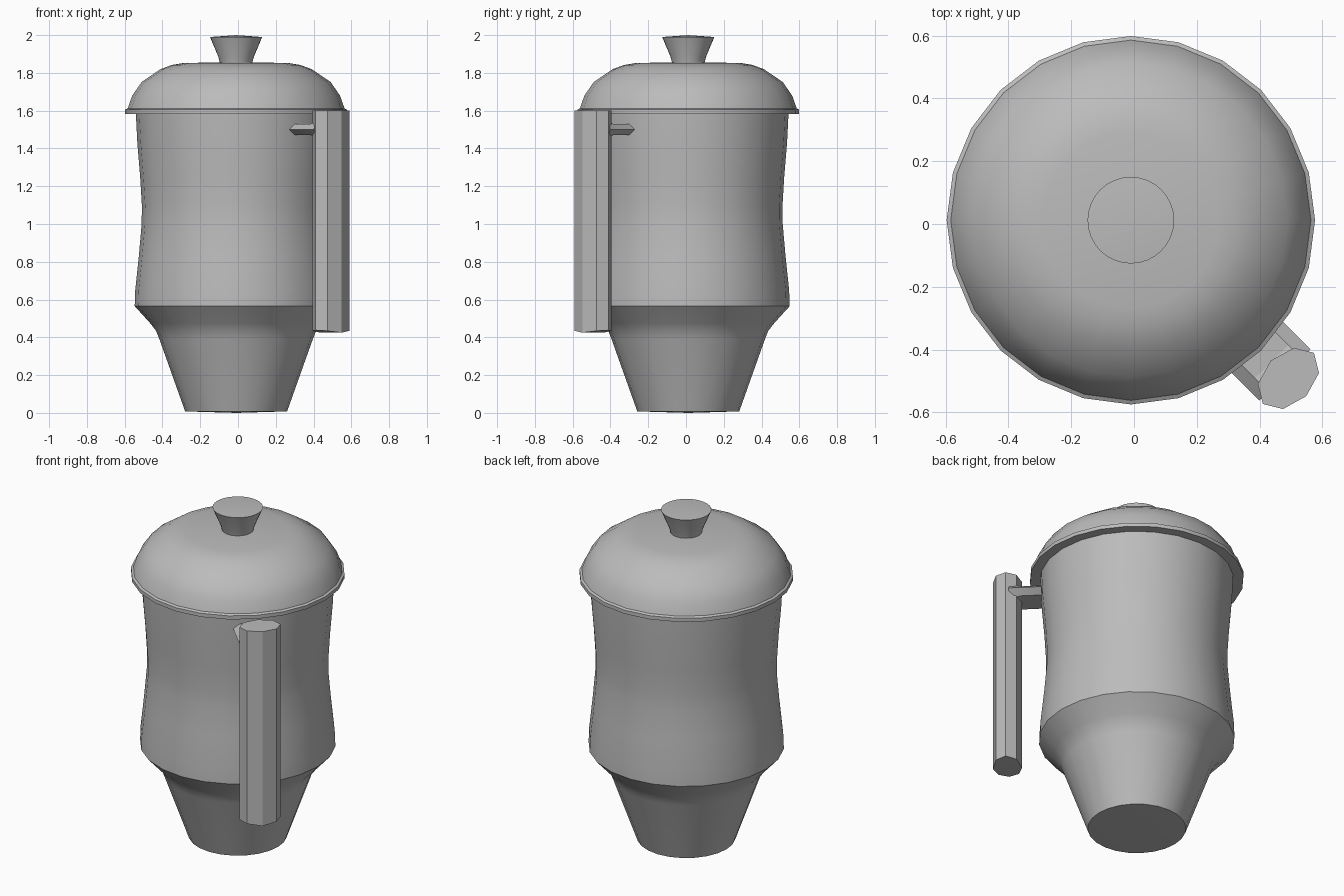
import bpy, bmesh, math
from mathutils import Vector

cube = bpy.data.objects.get("Cube")
if cube:
    bpy.data.objects.remove(cube)

grey = bpy.data.materials.new("plain_grey")
grey.use_nodes = True
grey.diffuse_color = (0.5, 0.5, 0.5, 1)
grey.node_tree.nodes["Principled BSDF"].inputs["Base Color"].default_value = (0.5, 0.5, 0.5, 1)

CENTRE = Vector((-0.01, 0.012, 0))
OUT = Vector((1, -1, 0)).normalized()    # direction from pot to handle
SIDE = Vector((1, 1, 0)).normalized()
UP = Vector((0, 0, 1))


def finish(name, bm, angle):
    bmesh.ops.recalc_face_normals(bm, faces=bm.faces)
    mesh = bpy.data.meshes.new(name)
    bm.to_mesh(mesh)
    bm.free()
    mesh.materials.append(grey)
    obj = bpy.data.objects.new(name, mesh)
    bpy.context.collection.objects.link(obj)
    bpy.ops.object.select_all(action='DESELECT')
    obj.select_set(True)
    bpy.context.view_layer.objects.active = obj
    bpy.ops.object.shade_smooth_by_angle(angle=math.radians(angle))
    return obj


def bridge(bm, rings):
    for a, b in zip(rings, rings[1:]):
        n = len(a)
        for i in range(n):
            bm.faces.new((a[i], a[(i + 1) % n], b[(i + 1) % n], b[i]))


def cap(bm, ring, point):
    tip = bm.verts.new(point)
    for i in range(len(ring)):
        bm.faces.new((ring[i], ring[(i + 1) % len(ring)], tip))


def turned(name, profile, low, high, sides=24):
    """Turn (radius, z) points round the pot axis; caps rise to low and high."""
    bm = bmesh.new()
    rings = []
    for r, z in profile:
        angles = [math.tau * i / sides for i in range(sides)]
        rings.append([bm.verts.new(CENTRE + Vector((r * math.cos(a), r * math.sin(a), z)))
                      for a in angles])
    bridge(bm, rings)
    cap(bm, rings[0], CENTRE + UP * low)
    cap(bm, rings[-1], CENTRE + UP * high)
    return finish(name, bm, 30)


# Tapered foot and waisted body
turned("foot", [(0.27, 0.008), (0.406, 0.39), (0.424, 0.435), (0.455, 0.475), (0.537, 0.565)], 0, 0.565)
turned("body", [(0.537, 0.565), (0.534, 0.65), (0.515, 0.83), (0.5, 1.0), (0.499, 1.1),
                (0.508, 1.25), (0.523, 1.43), (0.531, 1.59)], 0.565, 1.59)

# Domed lid with a thin rim, and its flared knob
turned("lid", [(0.587, 1.583), (0.587, 1.605), (0.574, 1.612), (0.55, 1.68), (0.5, 1.752),
               (0.4, 1.82), (0.34, 1.842), (0.28, 1.852)], 1.583, 1.858)
turned("lid_knob", [(0.085, 1.85), (0.094, 1.885), (0.138, 1.99)], 1.85, 2.0, 32)

# Upright eight-sided handle with gently curved lower end
bm = bmesh.new()
rings = []
for end in (0, 1):
    ring = []
    for i in range(8):
        a = math.tau * i / 8
        z = 1.6 if end else 0.425 + 0.013 * abs(math.sin(a))
        ring.append(bm.verts.new(OUT * (0.696 + 0.08 * math.cos(a)) + SIDE * 0.115 * math.sin(a) + UP * z))
    rings.append(ring)
bridge(bm, rings)
cap(bm, rings[0], OUT * 0.696 + UP * 0.425)
bm.faces.new(rings[1])
finish("handle", bm, 20)

# Flat six-sided bracket joining the handle to the body
bm = bmesh.new()
section = [(-0.115, 0), (-0.075, 0.03), (0.075, 0.03), (0.115, 0), (0.075, -0.03), (-0.075, -0.03)]
rings = [[bm.verts.new(OUT * u + SIDE * s + UP * (1.5 + h * k)) for s, h in section]
         for u, k in ((0.5, 1), (0.62, 1), (0.68, 1.8))]
bridge(bm, rings)
for ring in (rings[0], rings[-1]):
    bm.faces.new(ring)
finish("handle_bracket", bm, 20)
